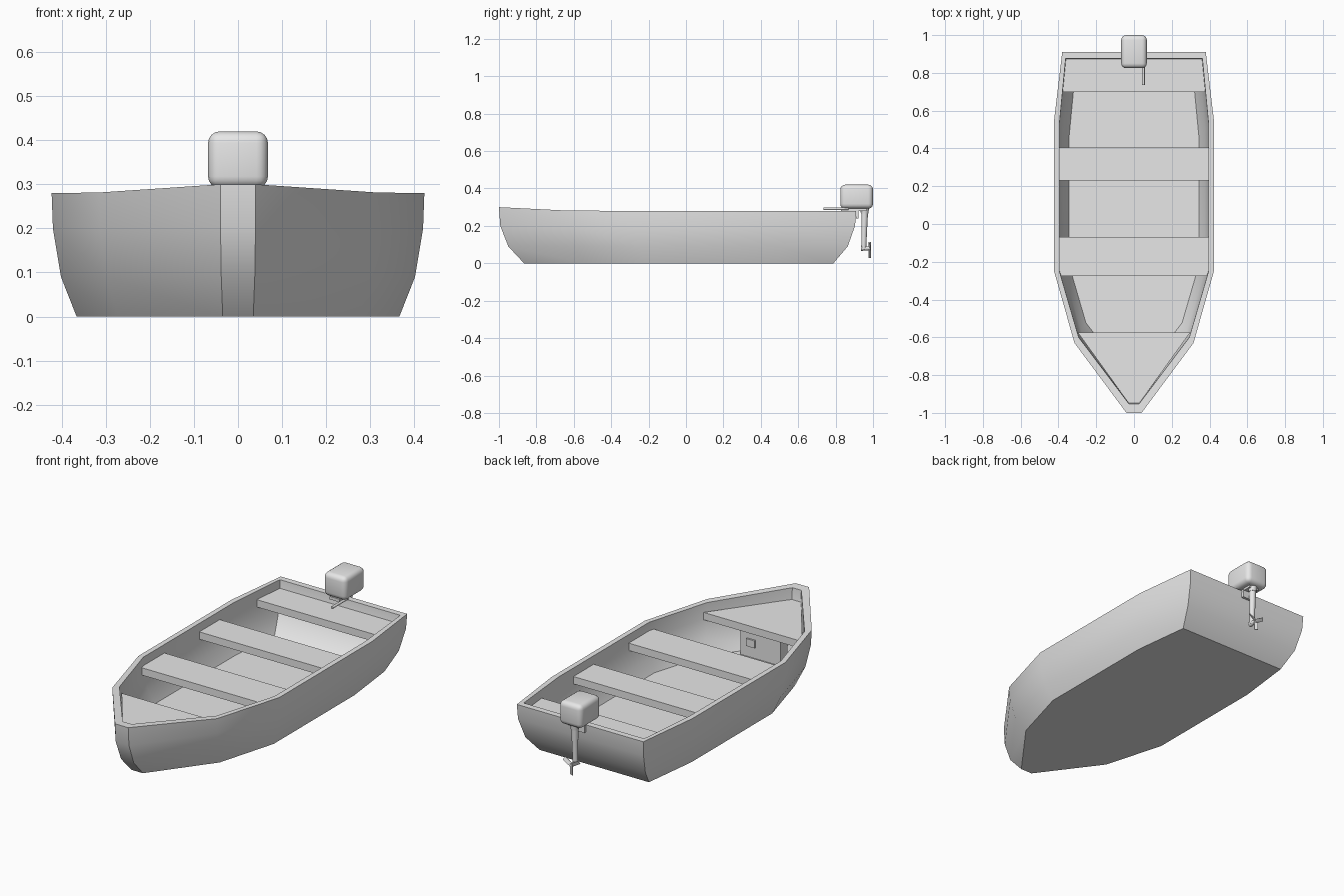
import bpy
import bmesh
import math
from mathutils import Vector, Matrix

cube = bpy.data.objects.get("Cube")
if cube:
    bpy.data.objects.remove(cube)

grey = bpy.data.materials.new("light grey")
grey.use_nodes = True
grey.diffuse_color = (0.8, 0.8, 0.8, 1)
grey.node_tree.nodes["Principled BSDF"].inputs["Base Color"].default_value = (0.8, 0.8, 0.8, 1)


def finish(name, bm, smooth=None):
    bmesh.ops.recalc_face_normals(bm, faces=bm.faces)
    mesh = bpy.data.meshes.new(name)
    bm.to_mesh(mesh)
    bm.free()
    obj = bpy.data.objects.new(name, mesh)
    bpy.context.collection.objects.link(obj)
    mesh.materials.append(grey)
    if smooth:
        bpy.ops.object.select_all(action='DESELECT')
        obj.select_set(True)
        bpy.context.view_layer.objects.active = obj
        bpy.ops.object.shade_smooth_by_angle(angle=math.radians(smooth))
    return obj


def mirrored(half):
    return half + [(-x, y) for x, y in reversed(half)]


def prism(name, half, bottom, top):
    """Flat board from a half outline mirrored across x."""
    bm = bmesh.new()
    face = bm.faces.new([bm.verts.new((x, y, bottom)) for x, y in mirrored(half)])
    up = bmesh.ops.extrude_face_region(bm, geom=[face])
    verts = [v for v in up["geom"] if isinstance(v, bmesh.types.BMVert)]
    bmesh.ops.translate(bm, verts=verts, vec=(0, 0, top - bottom))
    return finish(name, bm)


def box(name, low, high, bevel=0.0, segments=3):
    low, high = Vector(low), Vector(high)
    bm = bmesh.new()
    bmesh.ops.create_cube(bm, size=1, matrix=Matrix.LocRotScale(
        (low + high) / 2, None, high - low))
    if bevel:
        bmesh.ops.bevel(bm, geom=bm.edges[:], offset=bevel, segments=segments,
                        profile=0.5, affect='EDGES')
    return finish(name, bm, 40 if bevel else None)


def rod(name, start, end, radius, radius_end=None, sides=16):
    start, end = Vector(start), Vector(end)
    axis = end - start
    turn = axis.to_track_quat('Z', 'Y')
    bm = bmesh.new()
    bmesh.ops.create_cone(bm, cap_ends=True, segments=sides, radius1=radius,
                          radius2=radius if radius_end is None else radius_end,
                          depth=axis.length,
                          matrix=Matrix.LocRotScale((start + end) / 2, turn, None))
    return finish(name, bm, 40)


# Hull: outer skin, gunwale and inner skin as one chain of scaled rings
outer = [(0.38, 0.91), (0.423, 0.55), (0.423, -0.25), (0.315, -0.63), (0.04, -1.0)]
inner = [(0.362, 0.877), (0.395, 0.53), (0.395, -0.25), (0.293, -0.6), (0.027, -0.952)]
SHEER = 0.28
levels = [(0.0, 0.866), (0.09, 0.95), (0.2, 0.993), (SHEER, 1.0)]
inside = [(SHEER, 1.0), (0.2, 0.993), (0.1, 0.95), (0.03, 0.87)]

bm = bmesh.new()
rings = []
for half, steps in ((outer, levels), (inner, inside)):
    for z, scale in steps:
        ring = []
        for x, y in mirrored(half):
            lift = 0.02 * max(0, -y - 0.6) / 0.4 if z == SHEER else 0
            ring.append(bm.verts.new((x * scale, y * scale, z + lift)))
        rings.append(ring)
count = len(rings[0])
for a, b in zip(rings, rings[1:]):
    for i in range(count):
        j = (i + 1) % count
        bm.faces.new((a[i], a[j], b[j], b[i]))
bm.faces.new(rings[0])
bm.faces.new(rings[-1])
finish("hull", bm, 30)

# Seats
seats = {
    "bow_deck": [(0.297, -0.575), (0.027, -0.95)],
    "front_bench": [(0.394, -0.07), (0.394, -0.25), (0.388, -0.275)],
    "middle_bench": [(0.394, 0.405), (0.394, 0.23)],
    "stern_bench": [(0.36, 0.876), (0.377, 0.7)],
}
for name, half in seats.items():
    prism(name, half, 0.195, 0.235)

# Storage box below the bow deck
box("bow_locker", (-0.12, -0.7, 0.03), (0.12, -0.64, 0.195))
box("locker_latch", (0.03, -0.64, 0.09), (0.08, -0.63, 0.13))

# Outboard motor
box("motor_cowl", (-0.068, 0.825, 0.292), (0.068, 1.0, 0.42), 0.026, 4)
box("motor_mount", (-0.03, 0.83, 0.28), (0.03, 0.965, 0.296))
box("motor_clamp", (-0.035, 0.908, 0.24), (0.035, 0.922, 0.285))
rod("motor_neck", (0, 0.955, 0.3), (0, 0.955, 0.265), 0.024, 0.02)
rod("motor_leg", (0, 0.955, 0.27), (0, 0.95, 0.075), 0.018, 0.013)
rod("gear_housing", (0, 0.935, 0.08), (0, 0.99, 0.08), 0.014, 0.009)
rod("tiller_handle", (0.05, 0.87, 0.292), (0.05, 0.735, 0.292), 0.007)

# Three propeller blades around the hub
for i in range(3):
    blade = box(f"propeller_blade_{i + 1}", (-0.01, -0.002, 0.005), (0.01, 0.002, 0.052))
    spin = Matrix.Rotation(math.radians(180 + 120 * i), 4, 'Y')
    pitch = Matrix.Rotation(math.radians(25), 4, 'Z')
    blade.matrix_world = Matrix.Translation((0, 0.983, 0.08)) @ spin @ pitch
